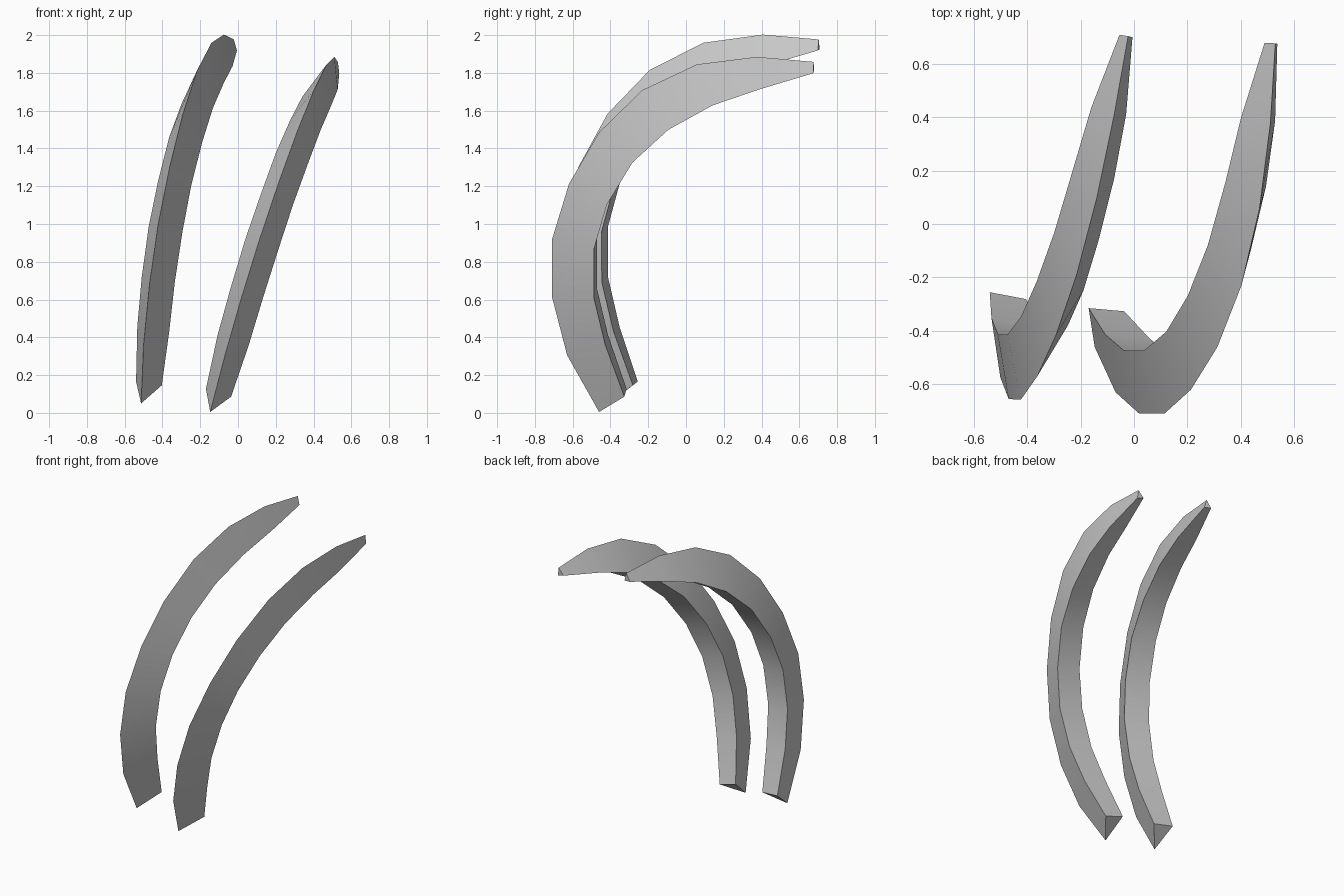
import bpy
import bmesh
from mathutils import Vector

if "Cube" in bpy.data.objects:
    bpy.data.objects.remove(bpy.data.objects["Cube"], do_unlink=True)

# Plain grey material shared by both ribs
grey = bpy.data.materials.new("light grey")
grey.use_nodes = True
color = (0.6, 0.6, 0.6, 1.0)
grey.diffuse_color = color
for node in grey.node_tree.nodes:
    if node.type == "BSDF_PRINCIPLED":
        node.inputs["Base Color"].default_value = color

# Side profile of a rib in its own plane (back, up): outer ridge and inner face
outer = [(0, 0), (-.17, .31), (-.25, .63), (-.25, .95), (-.16, 1.26),
         (0, 1.55), (.23, 1.79), (.52, 1.94), (.84, 1.99), (1.14, 1.97)]
inner = [(.14, .11), (.04, .4), (-.02, .66), (-.02, .93), (.05, 1.18),
         (.185, 1.415), (.375, 1.6), (.61, 1.74), (.855, 1.83), (1.14, 1.915)]
half_width = [.07, .087, .09, .092, .09, .09, .085, .08, .067, .025]


def build_rib(name, origin, back, up):
    """Sweep a triangular section along the profile, in a tilted plane."""
    origin = Vector(origin)
    back = Vector(back).normalized()
    side = back.cross(Vector(up)).normalized()
    up = side.cross(back)

    def place(point, offset):
        return origin + back * point[0] + up * point[1] + side * offset

    bm = bmesh.new()
    rings = []
    for ridge, face, half in zip(outer, inner, half_width):
        corners = (place(ridge, 0), place(face, half), place(face, -half))
        rings.append([bm.verts.new(corner) for corner in corners])

    # Three long sides
    for low, high in zip(rings, rings[1:]):
        for i in range(3):
            j = (i + 1) % 3
            bm.faces.new((low[i], low[j], high[j], high[i]))
    # End caps
    bm.faces.new(rings[0])
    bm.faces.new(rings[-1])
    bmesh.ops.recalc_face_normals(bm, faces=bm.faces)

    mesh = bpy.data.meshes.new(name)
    bm.to_mesh(mesh)
    bm.free()
    mesh.materials.append(grey)
    rib = bpy.data.objects.new(name, mesh)
    bpy.context.collection.objects.link(rib)

    # Smooth along the sweep, sharp along the three edges
    bpy.ops.object.select_all(action="DESELECT")
    rib.select_set(True)
    bpy.context.view_layer.objects.active = rib
    bpy.ops.object.shade_smooth_by_angle()


build_rib("left_rib", (-.147, -.46, .005), (.081, .996, -.025), (.296, 0, .955))
build_rib("right_rib", (-.513, -.405, .05), (.183, .98, -.02), (.143, -.005, .988))
